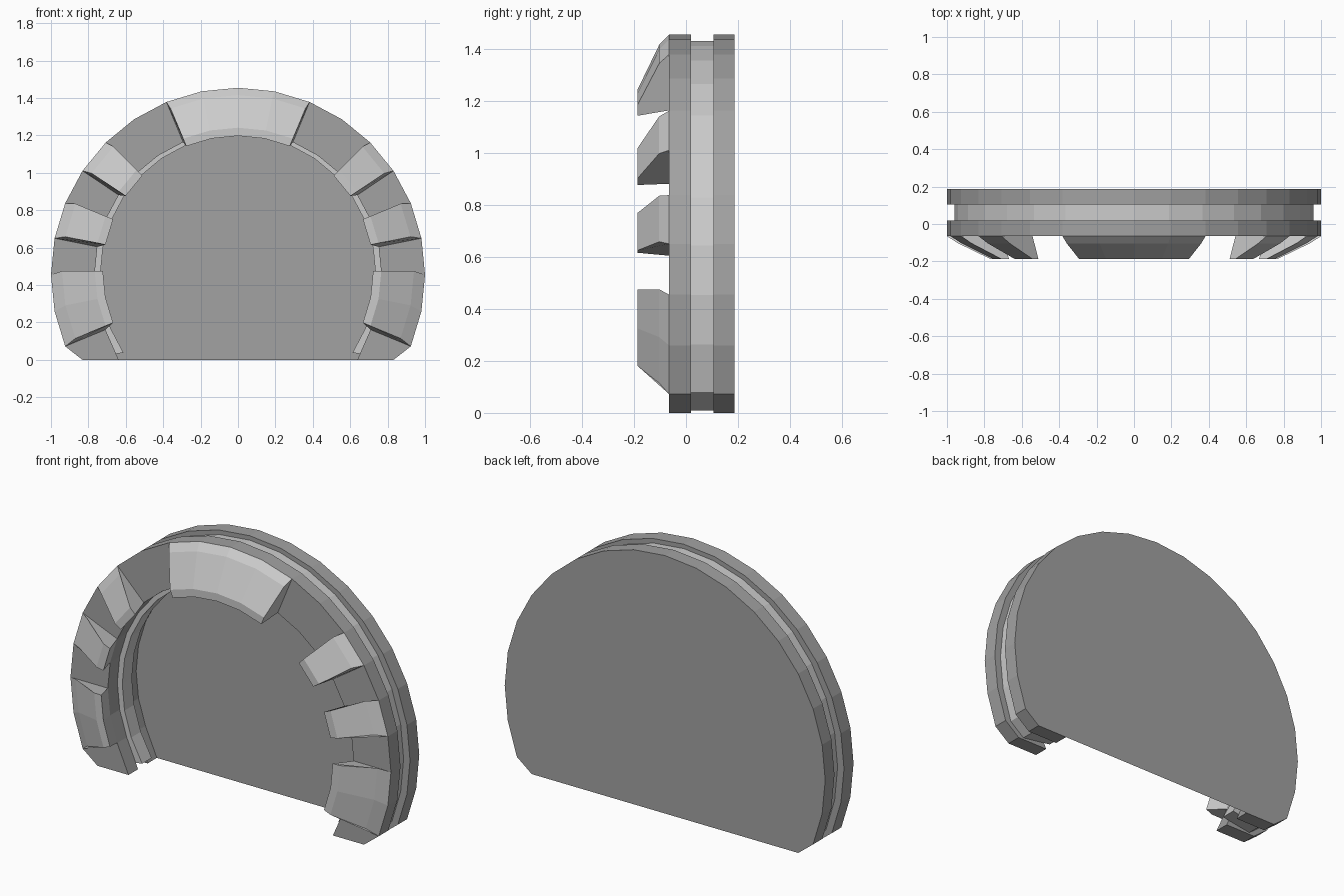
import bpy, bmesh, math

if "Cube" in bpy.data.objects:
    bpy.data.objects.remove(bpy.data.objects["Cube"])

CZ = 0.455                  # height of the arch centre
STEP = math.radians(11.25)  # 32-sided circle
FRONT, G0, G1, BACK = -0.065, 0.02, 0.105, 0.1875

dark = bpy.data.materials.new("dark_grey")
dark.diffuse_color = (0.36, 0.36, 0.36, 1)
dark.use_nodes = True
dark.node_tree.nodes["Principled BSDF"].inputs["Base Color"].default_value = dark.diffuse_color


def arch(k, r, y):
    return (r * math.cos(k * STEP), y, CZ + r * math.sin(k * STEP))


def flange_point(k, r, y):
    # the feet are cut off flat at the ground
    x, y, z = arch(k, r, y)
    return (x, y, 0.0 if k in (-3, 19) else z)


def core_point(k, r, y):
    # the recessed middle ring is slightly smaller than the flanges
    x, y, z = arch(k, r, y)
    return (0.96 * x, y, 0.01 + 0.976 * max(z, 0.0))


def block_point(k, r, y):
    # raised blocks shrink a little above their base
    x, y, z = arch(k, r, y)
    if y < FRONT - 0.01:
        return (0.97 * x, y, z + 0.02 - 0.03 * (z - CZ))
    return (x, y, z)


def make_object(name, bm, mat=None):
    bmesh.ops.recalc_face_normals(bm, faces=bm.faces)
    me = bpy.data.meshes.new(name)
    bm.to_mesh(me)
    bm.free()
    if mat:
        me.materials.append(mat)
    ob = bpy.data.objects.new(name, me)
    bpy.context.collection.objects.link(ob)
    return ob


def sweep(name, profile, k0, k1, point, skip=(), mat=None):
    """Loft an (r, y) profile along the arch from step k0 to k1."""
    bm = bmesh.new()
    rows = [[bm.verts.new(point(k, r, y)) for r, y in profile]
            for k in range(k0, k1 + 1)]
    n = len(profile)
    for a, b in zip(rows, rows[1:]):
        for i in range(n):
            if i not in skip:
                j = (i + 1) % n
                bm.faces.new((a[i], a[j], b[j], b[i]))
    bm.faces.new(rows[0])
    bm.faces.new(rows[-1])
    return make_object(name, bm, mat)


def box_profile(r0, r1, y0, y1):
    return [(r0, y0), (r1, y0), (r1, y1), (r0, y1)]


# stacked rings: front flange, recessed light core, back flange (closed by the panel)
sweep("front_flange", box_profile(0.767, 1, FRONT, G0), -3, 19, flange_point, mat=dark)
sweep("middle_ring", box_profile(0.767, 1, G0, G1), -3, 19, core_point)
sweep("back_flange", box_profile(0.767, 1, G1, BACK), -3, 19, flange_point, (2,), dark)

# thin back panel
bm = bmesh.new()
bm.faces.new([bm.verts.new(flange_point(k, 1, BACK)) for k in range(-3, 20)])
make_object("back_panel", bm, dark)

# raised bevelled blocks on the front
block = [(0.767, FRONT), (1.0, FRONT), (0.97, -0.103), (0.79, -0.1875), (0.745, -0.1875)]
sweep("top_block", block, 6, 10, block_point)
for label, k0, k1 in (("lower", -2, 0), ("middle", 1, 2), ("upper", 3, 4)):
    sweep(label + "_block_right", block, k0, k1, block_point)
    sweep(label + "_block_left", block, 16 - k1, 16 - k0, block_point)
